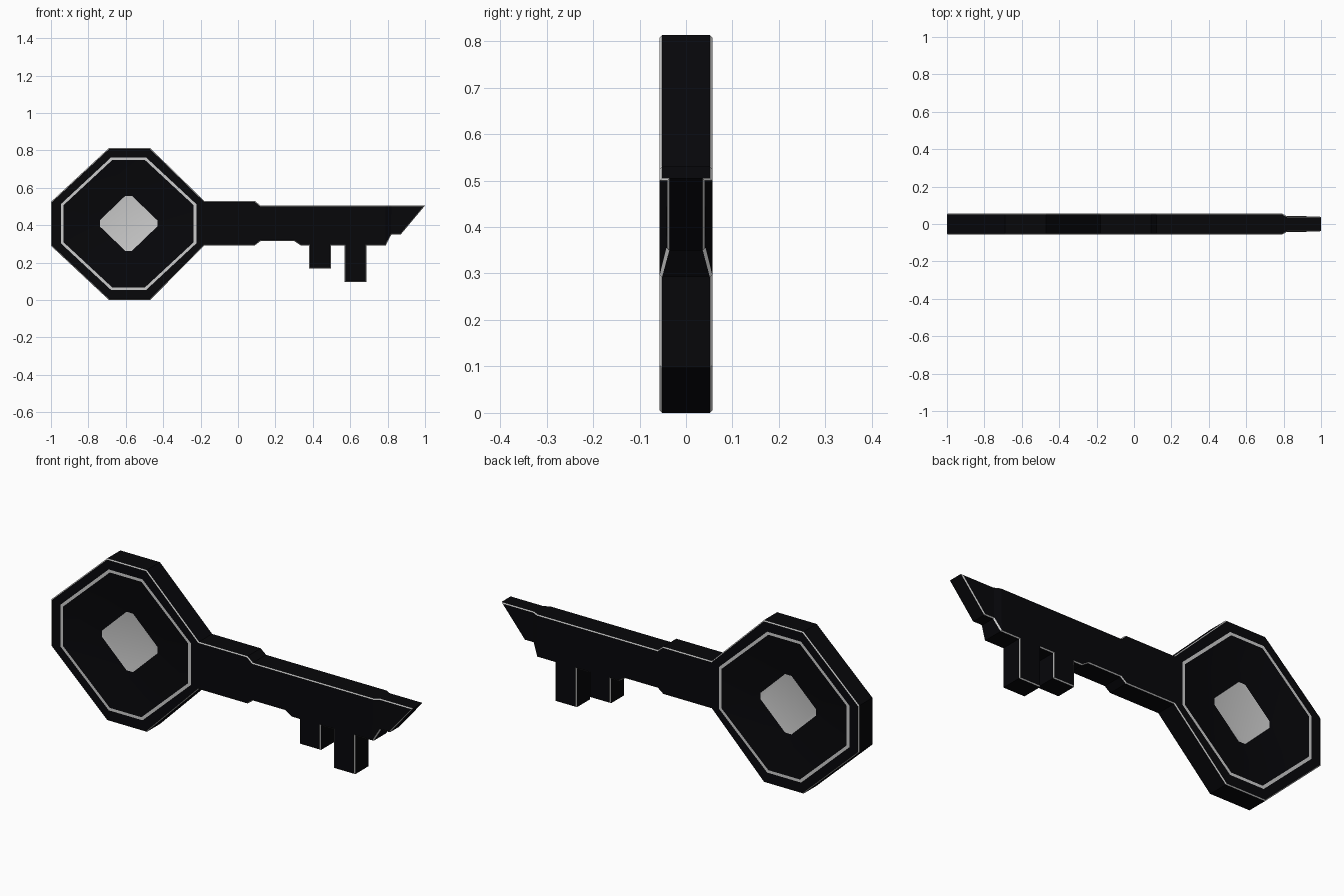
import bpy, bmesh

if "Cube" in bpy.data.objects:
    bpy.data.objects.remove(bpy.data.objects["Cube"])

HALF, TIP_HALF, BEVEL, DISH = 0.0565, 0.041, 0.005, 0.033


def material(name, rgb):
    m = bpy.data.materials.new(name)
    m.diffuse_color = (*rgb, 1)
    m.use_nodes = True
    m.node_tree.nodes["Principled BSDF"].inputs["Base Color"].default_value = m.diffuse_color
    return m


def octagon(cx, cz, hx, hz, fx, fz):
    """Octagon with half sizes hx, hz and half flat lengths fx, fz."""
    quarter = [(hx, fz), (fx, hz)]
    pts = quarter + [(-x, z) for x, z in reversed(quarter)]
    pts += [(-x, -z) for x, z in pts]
    return [(cx + x, cz + z) for x, z in pts]


# Key outline, seen from the front
outline = [(-0.69, 0.813), (-0.47, 0.813), (-0.18, 0.53), (0.09, 0.53), (0.12, 0.505),
           (1.0, 0.505), (0.87, 0.35), (0.82, 0.35), (0.79, 0.292), (0.688, 0.292),
           (0.688, 0.097), (0.57, 0.097), (0.57, 0.292), (0.498, 0.292), (0.498, 0.168),
           (0.38, 0.168), (0.38, 0.292), (0.335, 0.292), (0.30, 0.315), (0.12, 0.315),
           (0.09, 0.292), (-0.18, 0.292), (-0.47, 0.0), (-0.69, 0.0),
           (-1.0, 0.29), (-1.0, 0.525)]
bm = bmesh.new()
bm.faces.new([bm.verts.new((x, 0, z)) for x, z in outline])

# Thicken it, thinner at the tip
for cut in (0.79, 0.82):
    bmesh.ops.bisect_plane(bm, geom=bm.verts[:] + bm.edges[:] + bm.faces[:], dist=1e-4,
                           plane_co=(cut, 0, 0), plane_no=(1, 0, 0))
ext = bmesh.ops.extrude_face_region(bm, geom=bm.faces[:])["geom"]
back = {g for g in ext if isinstance(g, bmesh.types.BMVert)}
for v in bm.verts:
    y = HALF if v.co.x < 0.805 else TIP_HALF
    v.co.y = y if v in back else -y
bmesh.ops.recalc_face_normals(bm, faces=bm.faces[:])
bm.normal_update()

# Silver bevelled rims
rims = [e for e in bm.edges if len(e.link_faces) == 2
        and sum(abs(f.normal.y) > 0.5 for f in e.link_faces) == 1]
bmesh.ops.bevel(bm, geom=rims, offset=BEVEL, offset_type='OFFSET', segments=1,
                profile=0.5, affect='EDGES', clamp_overlap=True, material=1)
bm.normal_update()

# Both head faces: silver line, then a shallow dish down to a silver diamond
CX, CZ = -0.585, 0.408
rings = [octagon(CX, CZ, 0.362, 0.354, 0.094, 0.105),
         octagon(CX, CZ, 0.348, 0.340, 0.088, 0.099),
         octagon(CX, CZ + 0.002, 0.154, 0.147, 0.018, 0.016)]
for side in (-1, 1):
    flat = max((f for f in bm.faces if f.normal.y * side > 0.9), key=lambda f: f.calc_area())
    border = list(flat.edges)
    bmesh.ops.delete(bm, geom=[flat], context='FACES_ONLY')
    y = side * HALF
    loops = [[bm.verts.new((x, yy, z)) for x, z in pts]
             for pts, yy in zip(rings, (y, y, y - side * DISH))]
    for k in range(2):
        a, b = loops[k], loops[k + 1]
        for i in range(8):
            j = (i + 1) % 8
            f = bm.faces.new((a[i], a[j], b[j], b[i]))
            f.material_index = 1 - k
            f.smooth = k == 1
    diamond = bm.faces.new(loops[2])
    diamond.material_index = 1
    diamond.smooth = True
    top = loops[0]
    border += [bm.edges.get((top[i], top[(i + 1) % 8])) for i in range(8)]
    bmesh.ops.triangle_fill(bm, edges=border, use_beauty=True, normal=(0, side, 0))

bmesh.ops.recalc_face_normals(bm, faces=bm.faces[:])
me = bpy.data.meshes.new("key_body")
bm.to_mesh(me)
bm.free()
me.materials.append(material("black_metal", (0.002, 0.002, 0.003)))
me.materials.append(material("silver_trim", (0.6, 0.6, 0.6)))
bpy.context.collection.objects.link(bpy.data.objects.new("key_body", me))
